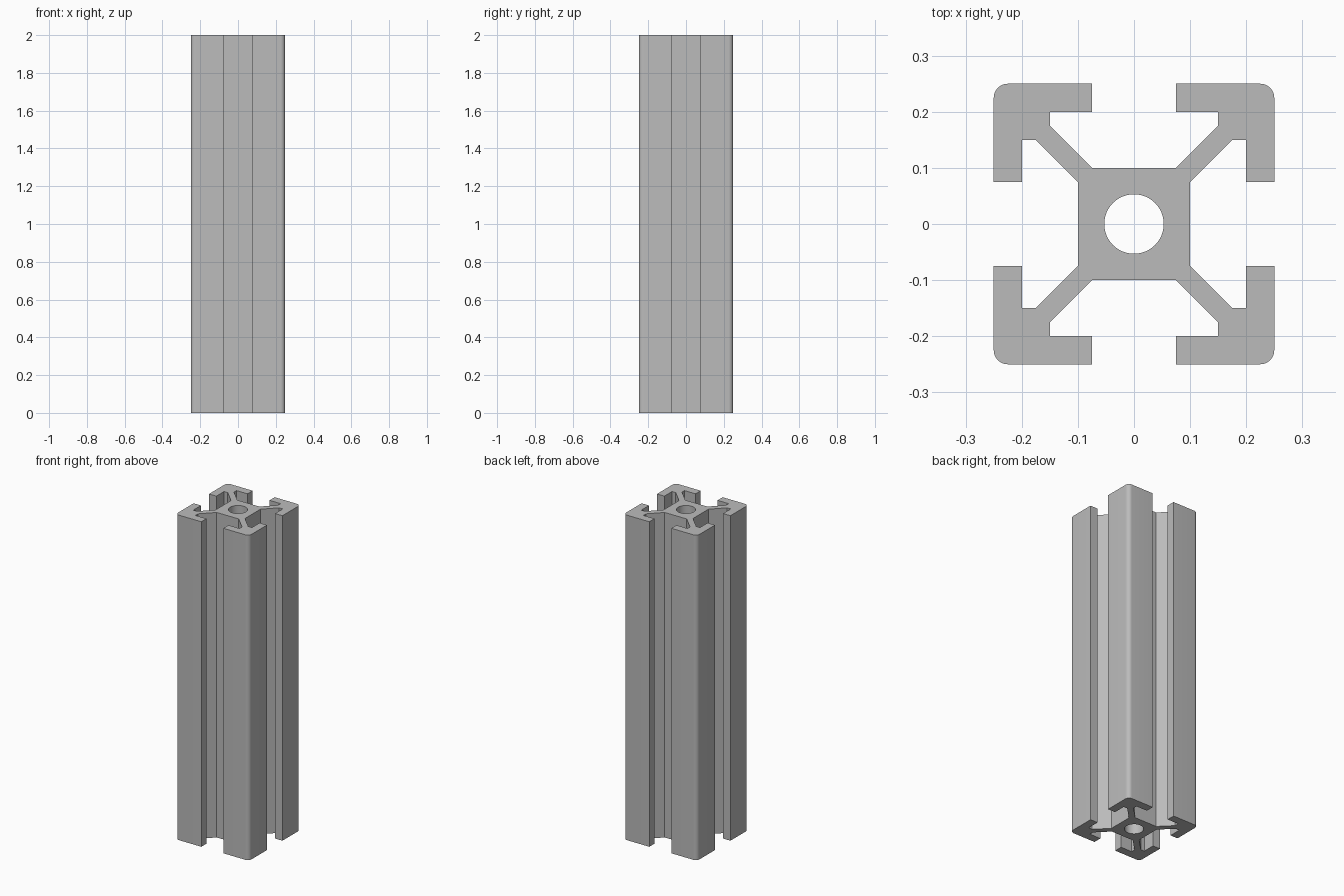
import bpy, bmesh, math
from mathutils import Matrix, Vector

if "Cube" in bpy.data.objects:
    bpy.data.objects.remove(bpy.data.objects["Cube"])

LENGTH = 2.0
HOLE_RADIUS = 0.053

# One corner of the slotted profile: strut, lip, rounded corner, lip, strut
fillet = [(0.225 + 0.025 * math.cos(a), 0.225 + 0.025 * math.sin(a))
          for a in (math.pi / 2 * i / 8 for i in range(9))]
corner = ([(0.1, 0.075), (0.175, 0.15), (0.2, 0.15), (0.2, 0.075), (0.25, 0.075)]
          + fillet
          + [(0.075, 0.25), (0.075, 0.2), (0.15, 0.2), (0.15, 0.175), (0.075, 0.1)])

# Repeat the corner around the centre, and add the round bore
outline = []
for k in range(4):
    turn = Matrix.Rotation(math.pi / 2 * k, 3, 'Z')
    outline += [turn @ Vector((x, y, 0)) for x, y in corner]
bore = [Vector((HOLE_RADIUS * math.cos(a), HOLE_RADIUS * math.sin(a), 0))
        for a in (2 * math.pi * i / 48 for i in range(48))]

bm = bmesh.new()


def add_loop(points):
    verts = [bm.verts.new(p) for p in points]
    return [bm.edges.new((verts[i - 1], verts[i])) for i in range(len(verts))]


edges = add_loop(outline) + add_loop(bore)
bmesh.ops.triangle_fill(bm, use_beauty=True, use_dissolve=False,
                        edges=edges, normal=(0, 0, 1))

# Extrude the profile into a bar, keeping the bottom cap
ret = bmesh.ops.extrude_face_region(bm, geom=bm.faces[:], use_keep_orig=True)
top = [g for g in ret["geom"] if isinstance(g, bmesh.types.BMVert)]
bmesh.ops.translate(bm, verts=top, vec=(0, 0, LENGTH))
bmesh.ops.recalc_face_normals(bm, faces=bm.faces[:])

mesh = bpy.data.meshes.new("slotted_bar")
bm.to_mesh(mesh)
bm.free()

# Plain grey metal
grey = bpy.data.materials.new("grey metal")
grey.diffuse_color = (0.5, 0.5, 0.5, 1)
grey.use_nodes = True
grey.node_tree.nodes["Principled BSDF"].inputs["Base Color"].default_value = grey.diffuse_color
mesh.materials.append(grey)

bar = bpy.data.objects.new("slotted_bar", mesh)
bpy.context.collection.objects.link(bar)
bpy.context.view_layer.objects.active = bar
bar.select_set(True)
bpy.ops.object.shade_smooth_by_angle(angle=math.radians(30))
